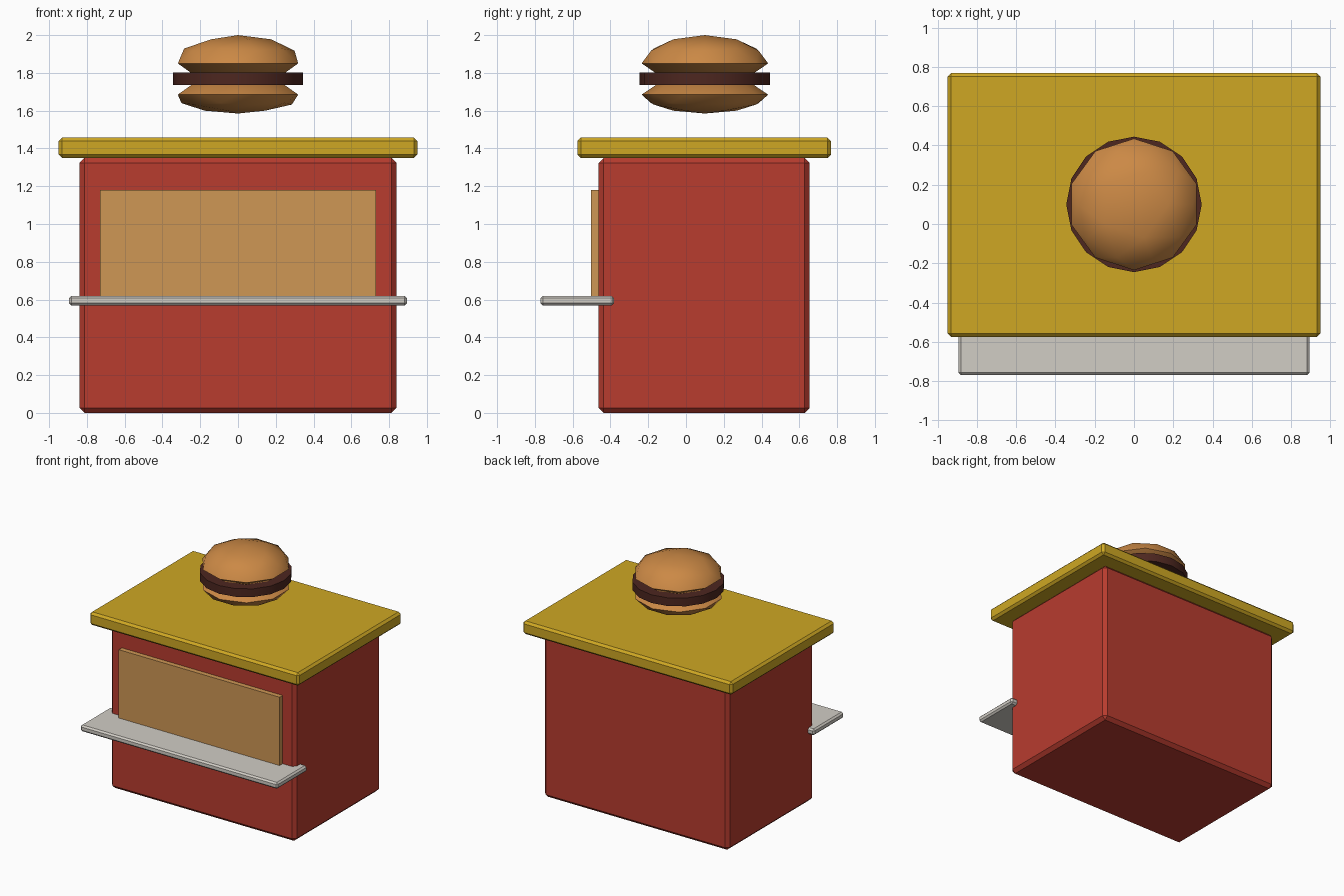
import bpy, bmesh
from mathutils import Matrix

if "Cube" in bpy.data.objects:
    bpy.data.objects.remove(bpy.data.objects["Cube"])


def material(name, rgb):
    m = bpy.data.materials.new(name)
    m.diffuse_color = (*rgb, 1)
    m.use_nodes = True
    m.node_tree.nodes["Principled BSDF"].inputs["Base Color"].default_value = m.diffuse_color
    return m


RED = material("red paint", (0.48, 0.045, 0.028))
YELLOW = material("yellow roof", (0.62, 0.39, 0.017))
GREY = material("pale counter", (0.64, 0.61, 0.56))
TAN = material("tan window", (0.62, 0.31, 0.09))
BUN = material("bun brown", (0.60, 0.25, 0.06))
MEAT = material("dark patty", (0.075, 0.02, 0.014))

BURGER_Y = 0.10


def finish(bm, name, mat):
    bmesh.ops.recalc_face_normals(bm, faces=bm.faces)
    mesh = bpy.data.meshes.new(name)
    bm.to_mesh(mesh)
    bm.free()
    mesh.materials.append(mat)
    obj = bpy.data.objects.new(name, mesh)
    bpy.context.collection.objects.link(obj)
    return obj


def box(name, half_x, y, z, mat, bevel=0):
    """Box centred on x, with y and z given as (low, high)."""
    bm = bmesh.new()
    size = (2 * half_x, y[1] - y[0], z[1] - z[0])
    centre = (0, sum(y) / 2, sum(z) / 2)
    bmesh.ops.create_cube(bm, size=1, matrix=Matrix.Translation(centre) @ Matrix.Diagonal((*size, 1)))
    obj = finish(bm, name, mat)
    if bevel:
        mod = obj.modifiers.new("chamfer", 'BEVEL')
        mod.width = bevel
        mod.segments = 1
    return obj


def bun(name, z, height, side):
    """Faceted dome on one side of the rim, with a tapered inner face on the other."""
    bm = bmesh.new()
    bmesh.ops.create_icosphere(bm, subdivisions=2, radius=1)
    bmesh.ops.delete(bm, geom=[v for v in bm.verts if v.co.z * side < -0.01], context='VERTS')
    for v in bm.verts:
        v.co = (v.co.x * 0.335, v.co.y * 0.335, v.co.z * height)
    # taper the rim inwards, ending inside the patty
    rim = [e for e in bm.edges if e.is_boundary]
    inner = bmesh.ops.extrude_edge_only(bm, edges=rim)["geom"]
    for v in (g for g in inner if isinstance(g, bmesh.types.BMVert)):
        v.co.x *= 0.69
        v.co.y *= 0.69
        v.co.z -= side * 0.07
    bmesh.ops.holes_fill(bm, edges=[e for e in bm.edges if e.is_boundary])
    for f in bm.faces:
        f.smooth = True
    for e in bm.edges:
        if all(abs(v.co.z) < 0.001 for v in e.verts):
            e.smooth = False
    bmesh.ops.translate(bm, verts=bm.verts, vec=(0, BURGER_Y, z))
    return finish(bm, name, BUN)


# Stall
box("stall_body", 0.84, (-0.463, 0.655), (0, 1.35), RED, 0.027)
box("roof", 0.95, (-0.575, 0.768), (1.35, 1.457), YELLOW, 0.018)
box("serving_window", 0.73, (-0.503, -0.42), (0.59, 1.18), TAN)
box("counter", 0.895, (-0.77, -0.38), (0.568, 0.62), GREY, 0.013)

# Burger sign floating above the roof
bun("top_bun", 1.85, 0.15, 1)
bun("bottom_bun", 1.685, 0.10, -1)

bm = bmesh.new()
bmesh.ops.create_cone(bm, cap_ends=True, segments=16, radius1=0.345, radius2=0.345, depth=0.067,
                      matrix=Matrix.Translation((0, BURGER_Y, 1.769)))
patty = finish(bm, "patty", MEAT)
bpy.context.view_layer.objects.active = patty
patty.select_set(True)
bpy.ops.object.shade_smooth_by_angle()
